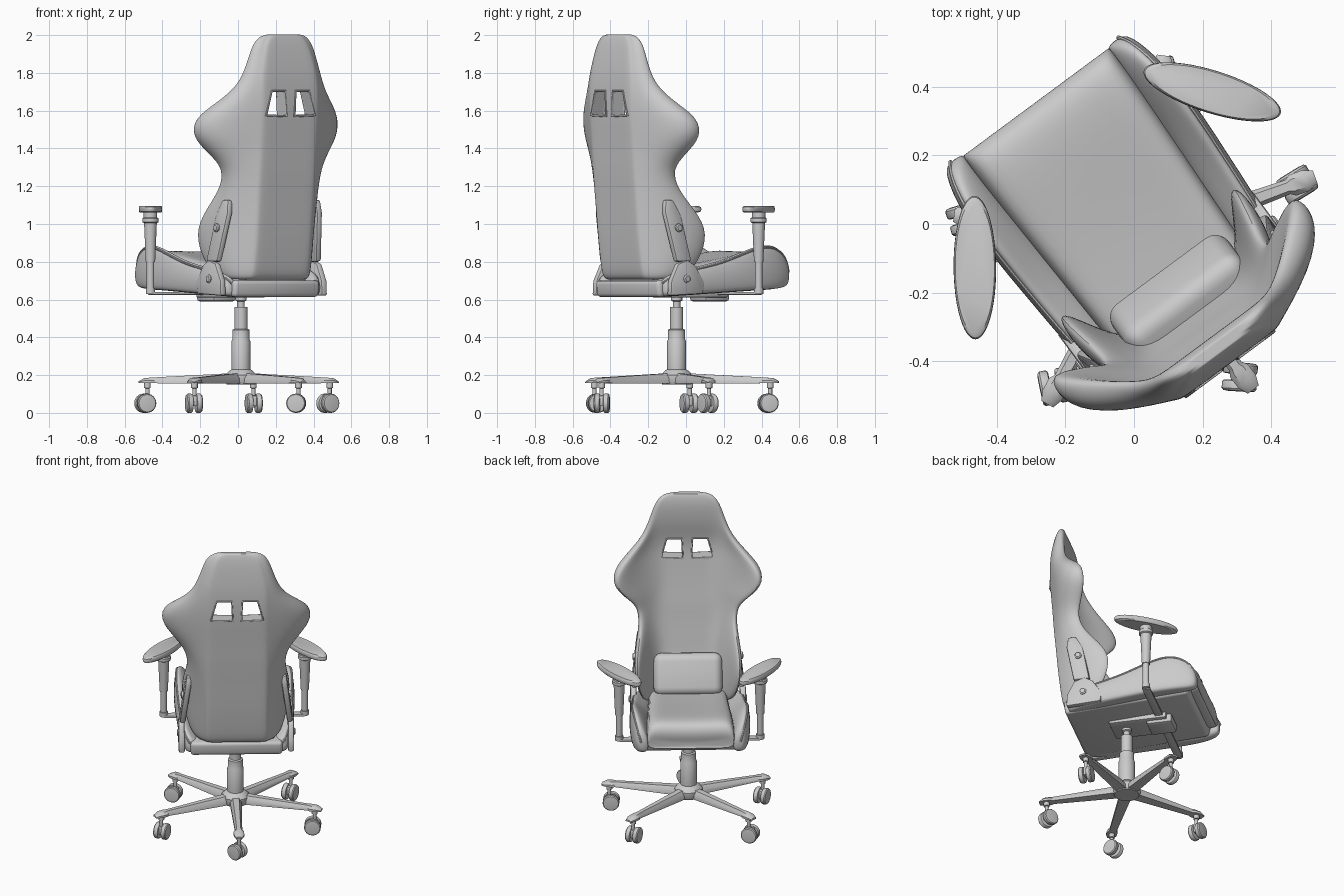
import bpy, bmesh, math
from mathutils import Matrix, Vector

if "Cube" in bpy.data.objects:
    bpy.data.objects.remove(bpy.data.objects["Cube"])

# The chair is modelled facing +Y around its gas column, then turned into place
PLACE = Matrix.Translation((0.022, -0.06, 0)) @ Matrix.Rotation(math.radians(36.5), 4, 'Z')


def make(name, bm, mat=Matrix(), mirror=False, subsurf=0, bevel=0, segs=2):
    bmesh.ops.recalc_face_normals(bm, faces=bm.faces)
    bm.transform(mat)
    me = bpy.data.meshes.new(name)
    bm.to_mesh(me)
    bm.free()
    o = bpy.data.objects.new(name, me)
    bpy.context.collection.objects.link(o)
    o.matrix_world = PLACE
    if bevel:
        m = o.modifiers.new("Bevel", 'BEVEL')
        m.width, m.segments, m.limit_method = bevel, segs, 'ANGLE'
    if subsurf:
        m = o.modifiers.new("Subsurf", 'SUBSURF')
        m.levels = m.render_levels = subsurf
    if mirror:
        m = o.modifiers.new("Mirror", 'MIRROR')
        m.use_mirror_merge = False
    return o


def loft(name, rings, **kw):
    bm = bmesh.new()
    vs = [[bm.verts.new(p) for p in r] for r in rings]
    n = len(vs[0])
    for a, b in zip(vs, vs[1:]):
        for i in range(n):
            bm.faces.new((a[i], a[(i + 1) % n], b[(i + 1) % n], b[i]))
    bm.faces.new(vs[0])
    bm.faces.new(vs[-1])
    return make(name, bm, **kw)


def lathe(name, profile, seg=24, **kw):
    ring = [(math.cos(2 * math.pi * i / seg), math.sin(2 * math.pi * i / seg)) for i in range(seg)]
    return loft(name, [[(r * c, r * s, z) for c, s in ring] for r, z in profile], **kw)


def plate(name, yz, x0, x1, **kw):
    return loft(name, [[(x, y, z) for y, z in yz] for x in (x0, x1)], **kw)


def box(name, x0, x1, y0, y1, z0, z1, **kw):
    return plate(name, [(y0, z0), (y1, z0), (y1, z1), (y0, z1)], x0, x1, **kw)


# Backrest shell: z, half width, back y, front y, wing tip y
rows = [(0.705, .24, -.32, -.21, -.17), (0.72, .275, -.345, -.20, -.12), (0.80, .31, -.36, -.21, -.05),
        (0.95, .335, -.378, -.25, 0), (1.07, .325, -.388, -.27, -.08), (1.18, .30, -.398, -.29, -.18),
        (1.29, .305, -.408, -.305, -.225), (1.37, .37, -.413, -.32, -.18), (1.46, .46, -.42, -.335, -.14),
        (1.56, .46, -.428, -.35, -.16), (1.64, .37, -.432, -.36, -.24), (1.72, .285, -.432, -.355, -.30),
        (1.80, .245, -.428, -.34, -.325), (1.90, .212, -.416, -.335, -.335), (1.96, .187, -.405, -.34, -.34),
        (1.995, .15, -.395, -.35, -.352), (2.003, .11, -.39, -.355, -.357)]
rings = []
for z, w, yb, yf, tip in rows:
    p, q, d = min(.19, w * .75), min(.17, w * .65), tip - yb
    half = [(0, yb), (p * .5, yb), (p * .92, yb), (p, yb + .01), (p + .65 * (w - p), yb + .3 * d),
            (w, yb + .65 * d), (w * .99, tip - .01), (w * .91, tip),
            (q + .45 * (w - q), yf + .4 * (tip - yf)), (q, yf), (q * .5, yf), (0, yf)]
    rings.append([(x, y, z) for x, y in half + [(-x, y) for x, y in half[-2:0:-1]]])
for k in (0, -1):  # rounded end caps
    c = Vector((0, sum(p[1] for p in rings[k]) / len(rings[k]), rings[k][0][2]))
    inner = [tuple(c.lerp(Vector(p), .8)) for p in rings[k]]
    rings = [inner] + rings if k == 0 else rings + [inner]
backrest = loft("backrest", rings, subsurf=2)

# Two belt openings through the headrest, with rims
hole = [(.030, 1.575), (.155, 1.58), (.122, 1.70), (.036, 1.70)]
cutter = loft("opening_cutter", [[(x, y, z) for x, z in hole] for y in (-.6, -.15)], mirror=True)
cutter.hide_render = True
m = backrest.modifiers.new("Openings", 'BOOLEAN')
m.operation, m.object, m.solver = 'DIFFERENCE', cutter, 'EXACT'
cx, cz = .087, 1.64
for nm, y in (("front", -.355), ("rear", -.43)):
    def rim(s, yy):
        return [(cx + (x - cx) * s, yy, cz + (z - cz) * s) for x, z in hole]
    bm = bmesh.new()
    loops = [[bm.verts.new(v) for v in rim(s, y + dy)]
             for s, dy in ((.99, -.007), (1.15, -.007), (1.15, .007), (.99, .007))]
    for a, b in zip(loops, loops[1:] + loops[:1]):
        for i in range(4):
            bm.faces.new((a[i], a[(i + 1) % 4], b[(i + 1) % 4], b[i]))
    make(nm + "_opening_rim", bm, mirror=True, bevel=.004)

# Lumbar pillow
lean = Matrix.Translation((0, -.21, .86)) @ Matrix.Rotation(math.radians(24), 4, 'X')
box("lumbar_pillow", -.21, .21, -.075, .085, -.13, .13, mat=lean, bevel=.05, segs=5)

# Seat cushion: y, half width, bottom, top
rings = []
for y, w, b, t in [(-.28, .23, .64, .73), (-.25, .24, .64, .76), (0, .25, .66, .785), (.25, .265, .675, .83),
                   (.42, .27, .68, .86), (.50, .268, .685, .85), (.522, .265, .70, .79), (.510, .25, .70, .74)]:
    half = [(w * .5, b), (w, b), (w, (b + t) / 2), (w * .95, t + .012), (w * .5, t)]
    rings.append([(x, y, z) for x, z in half + [(-x, z) for x, z in half[::-1]]])
loft("seat_cushion", rings, subsurf=2)

# Seat base shell
plate("seat_base", [(-.31, .612), (.46, .655), (.48, .72), (-.32, .70)], -.28, .28, bevel=.02, segs=3)

# Side bolsters: y, inner x, outer x, bottom, top
rows = [(-.29, .23, .30, .62, .70), (-.26, .22, .33, .615, .74), (-.12, .22, .352, .625, .775),
        (.05, .225, .362, .635, .805), (.20, .235, .372, .645, .86), (.33, .245, .372, .65, .90),
        (.43, .25, .362, .655, .885), (.50, .255, .342, .665, .83), (.525, .265, .322, .685, .76)]
rings, edge = [], []
for y, a, b, zb, zt in rows:
    rings.append([(x, y, z) for x, z in [(a, zb), (b - .03, zb), (b - .01, zb + .01), (b, (zb + zt) / 2),
                 (b - .015, zt - .01), (b - .035, zt), (b - .06, zt - .02), (a, zb + .55 * (zt - zb))]])
    edge.append((b - .018, y, zt - .015))
loft("seat_bolster", rings, mirror=True, subsurf=2)

# Piping along the bolster's outer edge
for s in (1, -1):
    cu = bpy.data.curves.new("bolster_piping", 'CURVE')
    cu.dimensions, cu.bevel_depth, cu.bevel_resolution = '3D', .006, 2
    sp = cu.splines.new('NURBS')
    sp.points.add(len(edge) - 1)
    for pt, (x, y, z) in zip(sp.points, edge):
        pt.co = (s * x, y, z, 1)
    sp.use_endpoint_u = True
    o = bpy.data.objects.new("bolster_piping", cu)
    bpy.context.collection.objects.link(o)
    o.matrix_world = PLACE

# Recliner brackets with hinge bolts; the upper arm leans back and inward
plate("hinge_plate", [(-.285, .62), (-.07, .63), (-.06, .69), (-.12, .78), (-.17, .81), (-.235, .79), (-.28, .70)],
      .315, .352, mirror=True, bevel=.01)
tilt = Matrix.Translation((.328, 0, .8)) @ Matrix.Rotation(math.radians(-7), 4, 'Y')
plate("recliner_arm", [(-.24, 0), (-.14, 0), (-.19, .25), (-.235, .33), (-.285, .33), (-.293, .26)],
      -.018, .018, mat=tilt, mirror=True, bevel=.012)
side = Matrix.Rotation(math.radians(90), 4, 'Y')
for y, z, x in ((-.18, .71, .344), (-.215, .98, .321)):
    lathe("hinge_bolt", [(.022, 0), (.022, .012), (.015, .017)], 16, mirror=True,
          mat=Matrix.Translation((x, y, z)) @ side)

# Armrests: turned-in oval pad, tapered post, bracket below the seat
post = Matrix.Translation((.430, .235, 0))
pad = post @ Matrix.Rotation(math.radians(126), 4, 'Z') @ Matrix.Diagonal((.209, .062, 1, 1))
lathe("arm_pad", [(.90, 1.06), (.98, 1.066), (1, 1.078), (.98, 1.09), (.92, 1.096)], 48, mat=pad, mirror=True)
lathe("arm_post", [(.020, .65), (.020, .80), (.025, .80), (.034, 1.005), (.043, 1.01), (.043, 1.03),
                   (.036, 1.035), (.036, 1.065)], 24, mat=post, mirror=True)
lathe("arm_socket", [(.025, .63), (.025, .66)], 24, mat=post, mirror=True)
box("arm_bracket", .08, .43, .21, .26, .625, .64, mirror=True, bevel=.004)

# Tilt mechanism
box("tilt_mechanism", -.10, .10, -.08, .28, .61, .65, bevel=.01)
box("mechanism_housing", -.075, .075, .15, .31, .59, .65, bevel=.015)

# Gas column and hub, slightly forward of the seat centre
hub = Matrix.Translation((.001, .012, 0))
lathe("gas_column", [(.05, .15), (.05, .24), (.05, .38), (.045, .39), (.045, .44), (.035, .445), (.035, .56),
                     (.02, .56), (.02, .59), (.03, .595), (.03, .62)], 32, mat=hub)
lathe("base_hub", [(.075, .15), (.085, .165), (.085, .20), (.06, .225), (.05, .23)], 20, mat=hub)

# Five legs with twin-wheel casters: leg angle, axle heading
for ang, axle in ((-16.5, 85), (46, 155), (135.5, 70), (204, -25), (271, 50)):
    turn = hub @ Matrix.Rotation(math.radians(ang), 4, 'Z')
    rings = [[(r, -h, b), (r, h, b), (r, h, (b + t) / 2), (r, h * .55, t), (r, -h * .55, t), (r, -h, (b + t) / 2)]
             for r, h, b, t in [(.05, .036, .155, .21), (.46, .022, .157, .188), (.475, .032, .157, .187),
                                (.515, .032, .157, .184), (.545, .02, .157, .168)]]
    loft("base_leg", rings, mat=turn)
    top = turn @ Matrix.Translation((.5, 0, 0))
    stem = Matrix.Translation(top.translation) @ Matrix.Rotation(math.radians(axle), 4, 'Z')
    lathe("caster_stem", [(.011, .075), (.011, .13), (.018, .132), (.018, .16)], 12, mat=stem)
    wheel = stem @ Matrix.Translation((0, .012, .051))
    box("caster_fork", -.014, .014, -.03, .025, -.015, .04, mat=wheel, bevel=.006)
    for s in (1, -1):
        lathe("caster_wheel", [(.040, .009), (.048, .011), (.051, .016), (.051, .034), (.046, .040), (.030, .042)],
              24, mat=wheel @ Matrix.Rotation(math.radians(90 * s), 4, 'Y'))

# Apply the modifiers and smooth by angle
bpy.context.view_layer.update()
bpy.ops.object.select_all(action='SELECT')
bpy.context.view_layer.objects.active = backrest
bpy.ops.object.convert(target='MESH')
bpy.data.objects.remove(bpy.data.objects["opening_cutter"], do_unlink=True)
bpy.ops.object.shade_smooth_by_angle(angle=math.radians(35))
